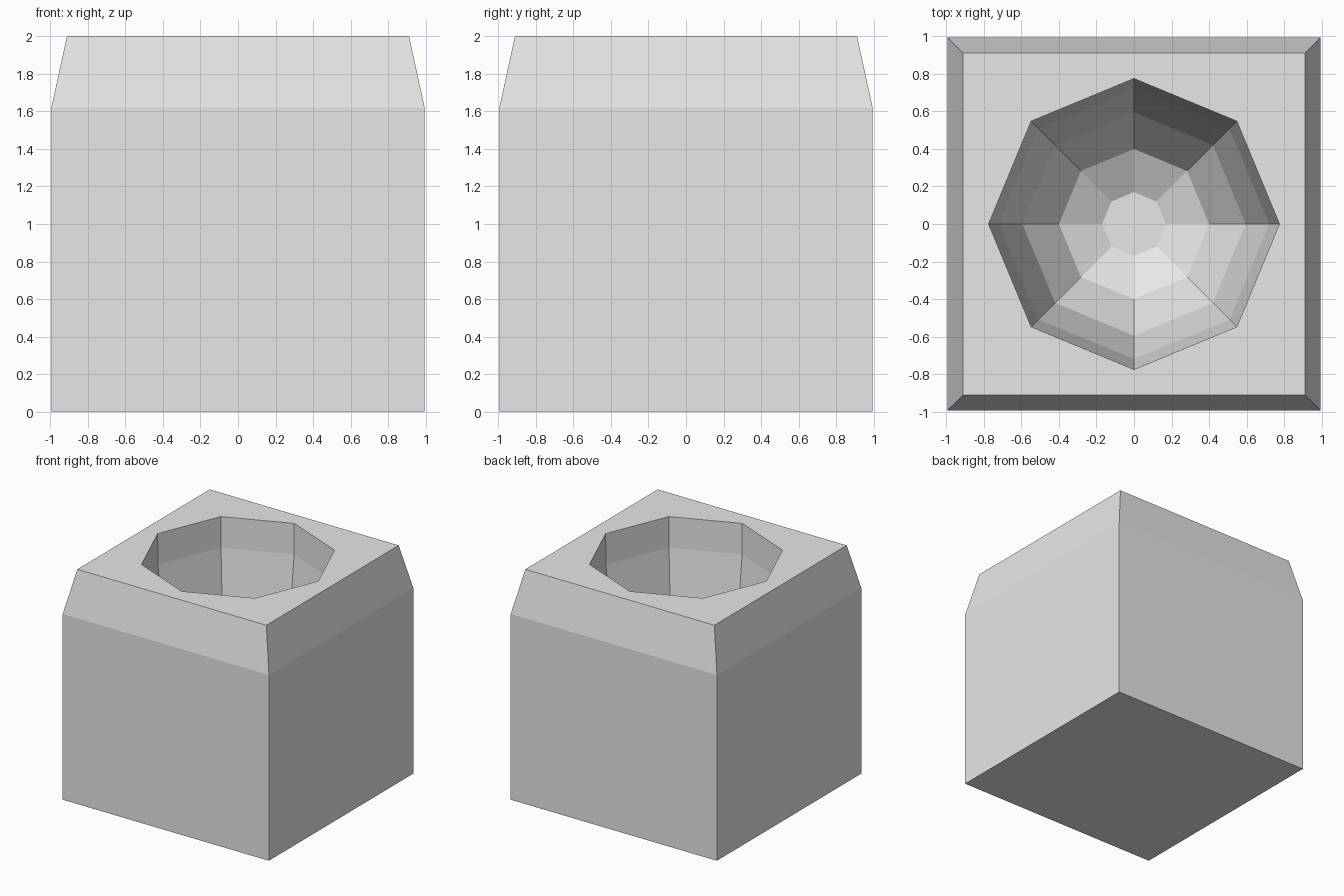
import bpy, bmesh
from math import cos, sin, tau, sqrt

cube = bpy.data.objects.get("Cube")
if cube:
    bpy.data.objects.remove(cube, do_unlink=True)

# Plain light grey
grey = bpy.data.materials.new("light_grey")
grey.use_nodes = True
colour = (0.8, 0.8, 0.8, 1)
grey.diffuse_color = colour
grey.node_tree.nodes["Principled BSDF"].inputs["Base Color"].default_value = colour

bm = bmesh.new()


def ring(radius, z, sides, start):
    return [bm.verts.new((radius * cos(start + tau * i / sides),
                          radius * sin(start + tau * i / sides), z))
            for i in range(sides)]


def loft(rings):
    for a, b in zip(rings, rings[1:]):
        n = len(a)
        for i in range(n):
            j = (i + 1) % n
            bm.faces.new((a[i], a[j], b[j], b[i]))


# Square outer body with a tapered top: (half width, height)
body = [ring(w * sqrt(2), z, 4, tau / 8)
        for w, z in ((0.995, 0), (0.995, 1.62), (0.912, 2))]
loft(body)
bm.faces.new(body[0][::-1])

# Eight-sided rounded hollow: (radius, height)
hollow = [ring(r, z, 8, 0) for r, z in
          ((0.775, 2), (0.773, 1.73), (0.72, 1.25),
           (0.595, 0.82), (0.40, 0.54), (0.17, 0.42))]
loft(hollow)
bm.faces.new(hollow[-1])

# Flat rim joining the square to the octagon
square, octagon = body[-1], hollow[0]
for i in range(4):
    k = 2 * i + 1
    bm.faces.new((square[i], square[(i + 1) % 4], octagon[(k + 2) % 8],
                  octagon[(k + 1) % 8], octagon[k]))

bmesh.ops.recalc_face_normals(bm, faces=bm.faces)
mesh = bpy.data.meshes.new("planter_block")
bm.to_mesh(mesh)
bm.free()
mesh.materials.append(grey)
block = bpy.data.objects.new("planter_block", mesh)
bpy.context.collection.objects.link(block)
